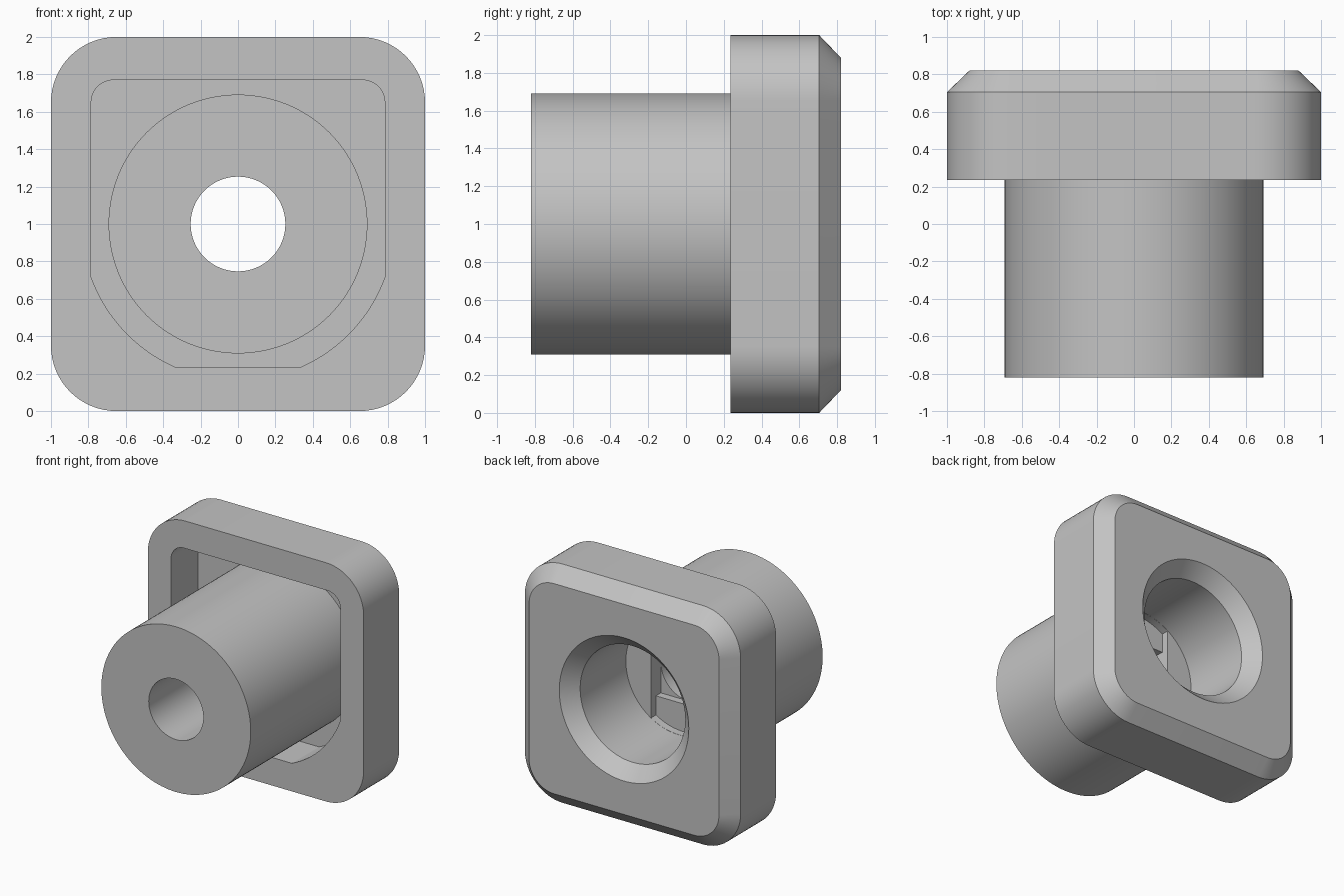
import bpy, bmesh, math

if "Cube" in bpy.data.objects:
    bpy.data.objects.remove(bpy.data.objects["Cube"])

grey = bpy.data.materials.new("plain grey")
grey.use_nodes = True
colour = (0.55, 0.55, 0.55, 1)
grey.diffuse_color = colour
grey.node_tree.nodes["Principled BSDF"].inputs["Base Color"].default_value = colour


def arc(cx, cz, r, start, end, steps=16):
    angles = [math.radians(start + (end - start) * i / steps) for i in range(steps + 1)]
    return [(cx + r * math.cos(a), cz + r * math.sin(a)) for a in angles]


def circle(r, steps=128):
    return arc(0, 0, r, 0, 360, steps)[:-1]


def rounded_square(half, r):
    c = half - r
    return (arc(c, c, r, 0, 90) + arc(-c, c, r, 90, 180)
            + arc(-c, -c, r, 180, 270) + arc(c, -c, r, 270, 360))


def loft(name, *sections):
    """Join outlines at increasing y into a closed solid around the main axis."""
    bm = bmesh.new()
    rings = [[bm.verts.new((x, y, z + 1)) for x, z in pts] for pts, y in sections]
    n = len(rings[0])
    for a, b in zip(rings, rings[1:]):
        for i in range(n):
            j = (i + 1) % n
            bm.faces.new((a[i], a[j], b[j], b[i]))
    bm.faces.new(rings[0])
    bm.faces.new(rings[-1])
    bmesh.ops.recalc_face_normals(bm, faces=bm.faces)
    mesh = bpy.data.meshes.new(name)
    bm.to_mesh(mesh)
    bm.free()
    mesh.materials.append(grey)
    obj = bpy.data.objects.new(name, mesh)
    bpy.context.collection.objects.link(obj)
    return obj


def combine(target, other, operation):
    mod = target.modifiers.new(operation, "BOOLEAN")
    mod.operation, mod.object, mod.solver = operation, other, "EXACT"
    bpy.context.view_layer.objects.active = target
    bpy.ops.object.modifier_apply(modifier=mod.name)
    bpy.data.objects.remove(other)


# Rounded square flange with a chamfered back edge
edge, back = rounded_square(1, 0.35), rounded_square(0.88, 0.23)
body = loft("flanged_bushing", (edge, 0.235), (edge, 0.705), (back, 0.82))

# Front pocket: rounded top corners, lower corners cut by a large circle
pocket = (arc(0.665, 0.65, 0.12, 0, 90) + arc(-0.665, 0.65, 0.12, 90, 180)
          + arc(0, 0, 0.835, 199.9, 246.4) + arc(0, 0, 0.835, 293.6, 340.1))
combine(body, loft("pocket_cutter", (pocket, 0.1), (pocket, 0.595)), "DIFFERENCE")

# Round stem
combine(body, loft("stem", (circle(0.692), -0.82), (circle(0.692), 0.7)), "UNION")

# Countersunk back bore
bore = circle(0.487)
combine(body, loft("bore_cutter", (bore, 0.1), (bore, 0.705),
                   (circle(0.6), 0.82), (circle(0.62), 0.84)), "DIFFERENCE")

# Stepped bore floor: upright slot, then square, then round through hole
slot = arc(0, 0, 0.486, 58.5, 121.5) + arc(0, 0, 0.486, 238.5, 301.5)
s = 0.254
square = [(s, s), (-s, s), (-s, -s), (s, -s)]
hole = circle(0.253)
for name, outline, start in (("slot_cutter", slot, 0.035),
                             ("square_cutter", square, -0.03),
                             ("hole_cutter", hole, -0.9)):
    combine(body, loft(name, (outline, start), (outline, 0.2)), "DIFFERENCE")

# Smooth round walls, crisp edges
bpy.ops.object.select_all(action="DESELECT")
body.select_set(True)
bpy.context.view_layer.objects.active = body
bpy.ops.object.shade_smooth_by_angle(angle=math.radians(25))
